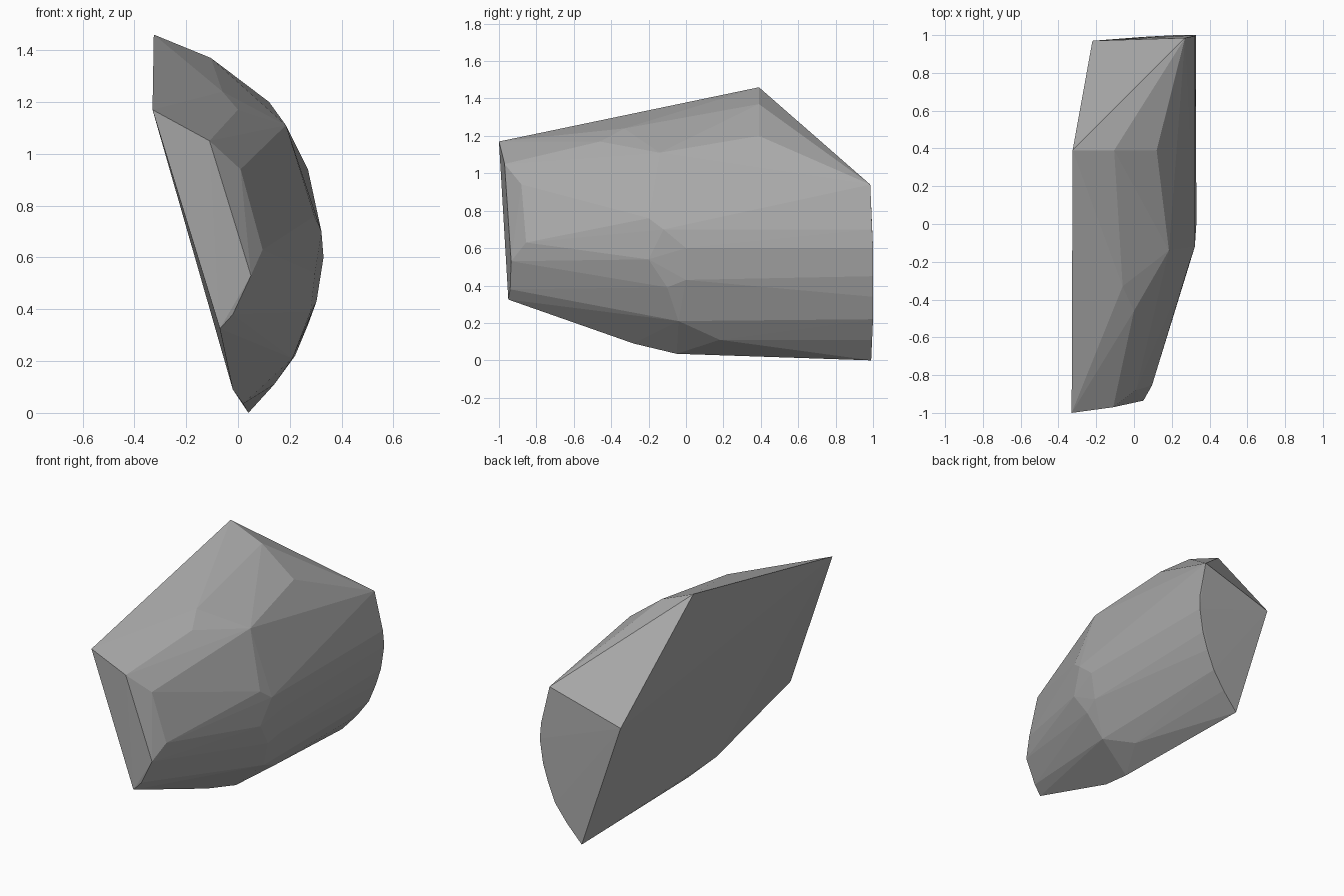
import bpy, bmesh

if "Cube" in bpy.data.objects:
    bpy.data.objects.remove(bpy.data.objects["Cube"])

# Corner points of the split rock, grouped by region
front_end = [(-.33, -1, 1.17), (-.11, -.97, 1.05), (.05, -.935, .53), (-.02, -.94, .38),
             (-.07, -.95, .325), (.01, -.88, .94), (.095, -.855, .63)]
crest = [(-.325, .39, 1.46), (-.105, .39, 1.37), (.12, .39, 1.2), (.185, -.14, 1.11),
         (-.06, -.33, 1.24), (0, -.46, 1.17)]
bulge = [(.322, -.12, .7), (.33, 0, .6), (.297, -.2, .54), (.295, -.2, .76),
         (.303, 0, .43), (.28, -.1, .39), (.21, -.04, .21), (.14, .18, .11)]
keel = [(.06, -.05, .08), (.02, -.05, .035), (-.02, -.28, .09)]
back_end = [(-.22, .97, .8), (.27, .985, .94), (.322, .995, .7), (.328, 1, .6), (.305, 1, .45),
            (.27, 1, .34), (.22, 1, .22), (.14, .995, .11), (.04, .99, 0)]

# Wrap the points in a convex shell
bm = bmesh.new()
for p in front_end + crest + bulge + keel + back_end:
    bm.verts.new(p)
hull = bmesh.ops.convex_hull(bm, input=bm.verts)
loose = set(hull["geom_interior"]) | set(hull["geom_unused"])
bmesh.ops.delete(bm, geom=[v for v in loose if isinstance(v, bmesh.types.BMVert)], context="VERTS")
bmesh.ops.recalc_face_normals(bm, faces=bm.faces)

mesh = bpy.data.meshes.new("rock_chunk")
bm.to_mesh(mesh)
bm.free()
rock = bpy.data.objects.new("rock_chunk", mesh)
bpy.context.collection.objects.link(rock)

# Plain stone colour
stone = bpy.data.materials.new("grey_stone")
stone.diffuse_color = (.4, .4, .4, 1)
stone.use_nodes = True
stone.node_tree.nodes["Principled BSDF"].inputs["Base Color"].default_value = stone.diffuse_color
mesh.materials.append(stone)
